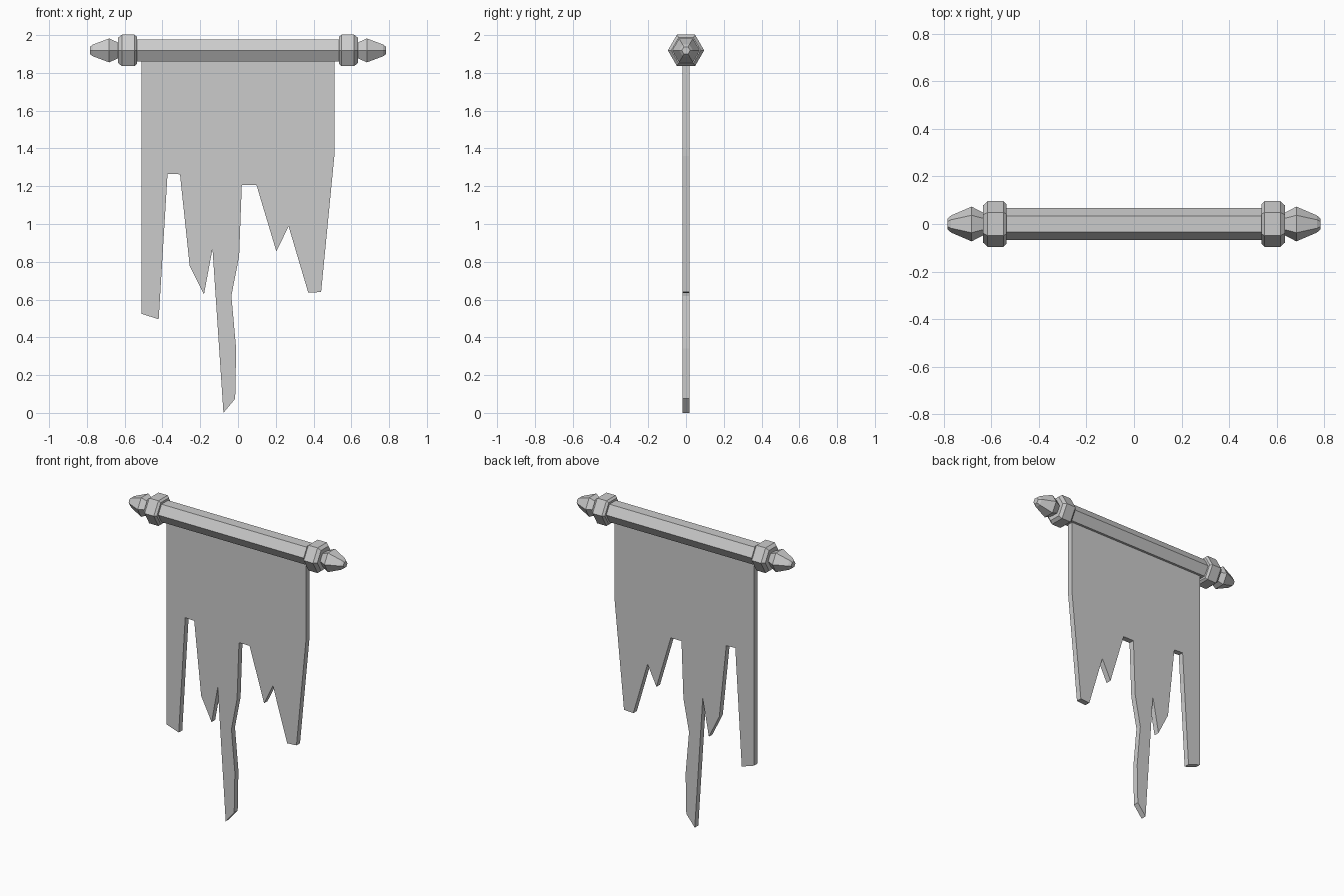
import bpy, bmesh, math

if "Cube" in bpy.data.objects:
    bpy.data.objects.remove(bpy.data.objects["Cube"])

ROD_Z = 1.919


def finish(name, bm):
    bmesh.ops.recalc_face_normals(bm, faces=bm.faces)
    mesh = bpy.data.meshes.new(name)
    bm.to_mesh(mesh)
    bm.free()
    obj = bpy.data.objects.new(name, mesh)
    bpy.context.collection.objects.link(obj)
    return obj


def hex_lathe(name, profile, side=1):
    """Six-sided turned part along x from (x, radius) pairs."""
    bm = bmesh.new()
    rings = []
    for x, r in profile:
        rings.append([bm.verts.new((side * x, r * math.cos(k * math.pi / 3),
                                    ROD_Z + r * math.sin(k * math.pi / 3)))
                      for k in range(6)])
    for a, b in zip(rings, rings[1:]):
        for k in range(6):
            n = (k + 1) % 6
            bm.faces.new((a[k], a[n], b[n], b[k]))
    bm.faces.new(rings[0])
    bm.faces.new(rings[-1])
    return finish(name, bm)


# Rod
hex_lathe("rod", [(-0.56, 0.068), (0.56, 0.068)])

# Collars and pointed finials at both ends
for side, label in ((-1, "left"), (1, "right")):
    hex_lathe(label + "_collar",
              [(0.535, 0.083), (0.548, 0.096), (0.615, 0.096), (0.634, 0.078)], side)
    hex_lathe(label + "_finial",
              [(0.62, 0.046), (0.634, 0.048), (0.682, 0.073), (0.768, 0.036), (0.784, 0.022)], side)

# Torn cloth: outline in x, z extruded through y
outline = [(-0.51, 1.9), (-0.51, 0.525), (-0.42, 0.495), (-0.373, 1.266),
           (-0.307, 1.263), (-0.256, 0.78), (-0.18, 0.628), (-0.135, 0.87),
           (-0.077, 0.0), (-0.015, 0.075), (-0.01, 0.34), (-0.035, 0.62),
           (0.006, 0.83), (0.02, 1.206), (0.098, 1.206), (0.203, 0.855),
           (0.268, 0.988), (0.372, 0.636), (0.44, 0.64), (0.51, 1.36), (0.51, 1.9)]
bm = bmesh.new()
front = bm.faces.new([bm.verts.new((x, -0.0185, z)) for x, z in outline])
ext = bmesh.ops.extrude_face_region(bm, geom=[front], use_keep_orig=True)
bmesh.ops.translate(bm, vec=(0, 0.037, 0),
                    verts=[g for g in ext["geom"] if isinstance(g, bmesh.types.BMVert)])
finish("torn_cloth", bm)
